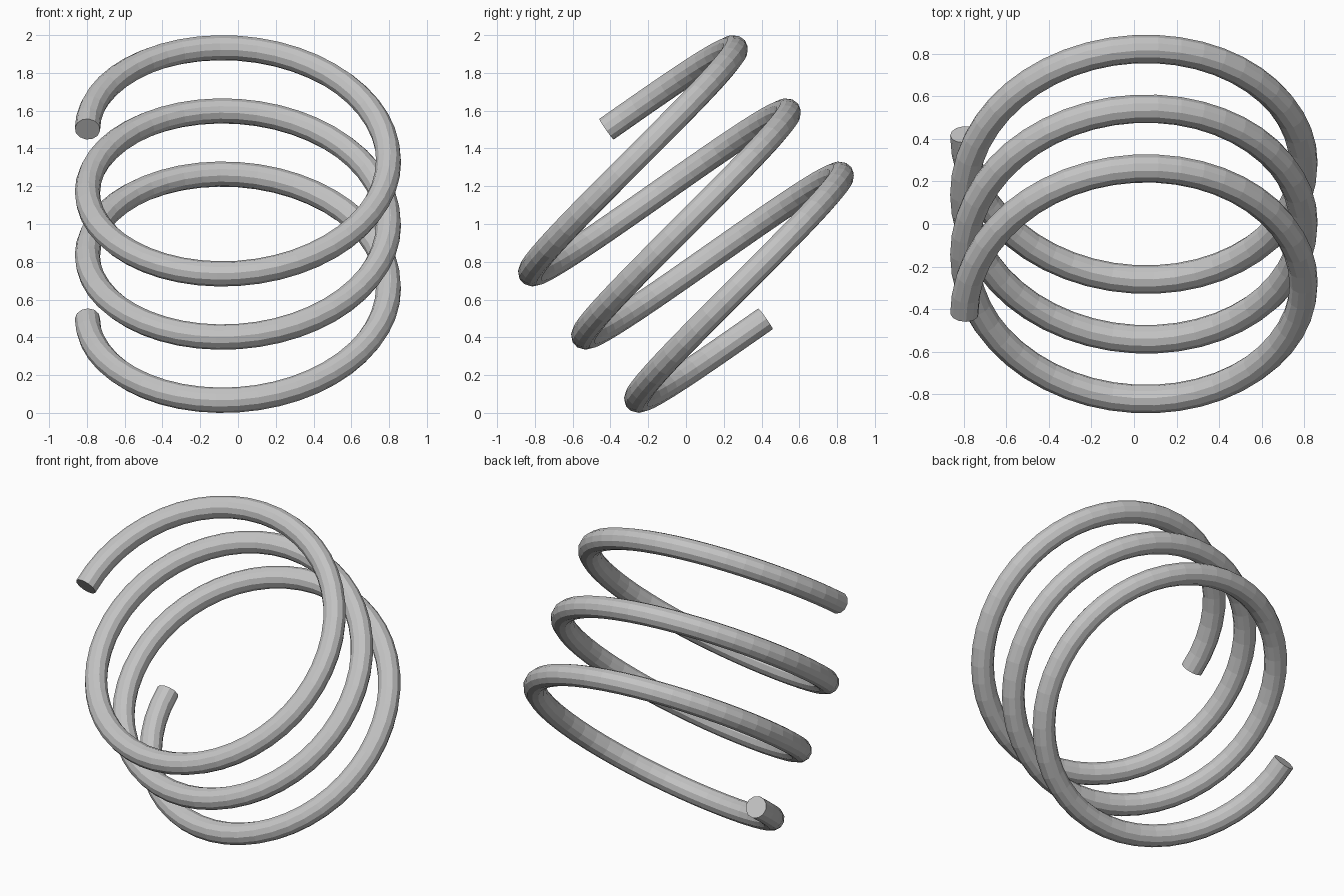
import bpy
from math import sin, cos, pi, radians
from mathutils import Vector

if "Cube" in bpy.data.objects:
    bpy.data.objects.remove(bpy.data.objects["Cube"], do_unlink=True)

TURNS = 3
STEPS = 48            # path points per turn
COIL_RADIUS = 0.797
WIRE_RADIUS = 0.067
LENGTH = 1.31         # rise along the coil axis
TILT = radians(40)    # axis leans towards the front

# Plain grey metal
grey = bpy.data.materials.new("grey_metal")
grey.use_nodes = True
colour = (0.55, 0.55, 0.55, 1)
grey.diffuse_color = colour
grey.node_tree.nodes["Principled BSDF"].inputs["Base Color"].default_value = colour

# Helix path around the tilted axis
axis = Vector((0, -sin(TILT), cos(TILT)))
side = Vector((-1, 0, 0))
down = Vector((0, -cos(TILT), -sin(TILT)))
count = TURNS * STEPS
curve = bpy.data.curves.new("coil_spring", "CURVE")
curve.dimensions = "3D"
curve.twist_mode = "MINIMUM"
path = curve.splines.new("POLY")
path.points.add(count)
for i, point in enumerate(path.points):
    t = i / count
    a = 2 * pi * TURNS * t
    p = axis * LENGTH * (t - 0.5) + (side * cos(a) + down * sin(a)) * COIL_RADIUS
    point.co = (p.x, p.y, p.z + 1, 1)

# Twelve-sided wire with closed ends
curve.bevel_depth = WIRE_RADIUS
curve.bevel_resolution = 4
curve.use_fill_caps = True
spring = bpy.data.objects.new("coil_spring", curve)
bpy.context.collection.objects.link(spring)
bpy.ops.object.select_all(action="DESELECT")
spring.select_set(True)
bpy.context.view_layer.objects.active = spring
bpy.ops.object.convert(target="MESH")
spring = bpy.context.object
spring.name = "coil_spring"
spring.data.materials.clear()
spring.data.materials.append(grey)
bpy.ops.object.shade_flat()

# Rest the spring on the ground
low = min(v.co.z for v in spring.data.vertices)
for v in spring.data.vertices:
    v.co.z -= low
